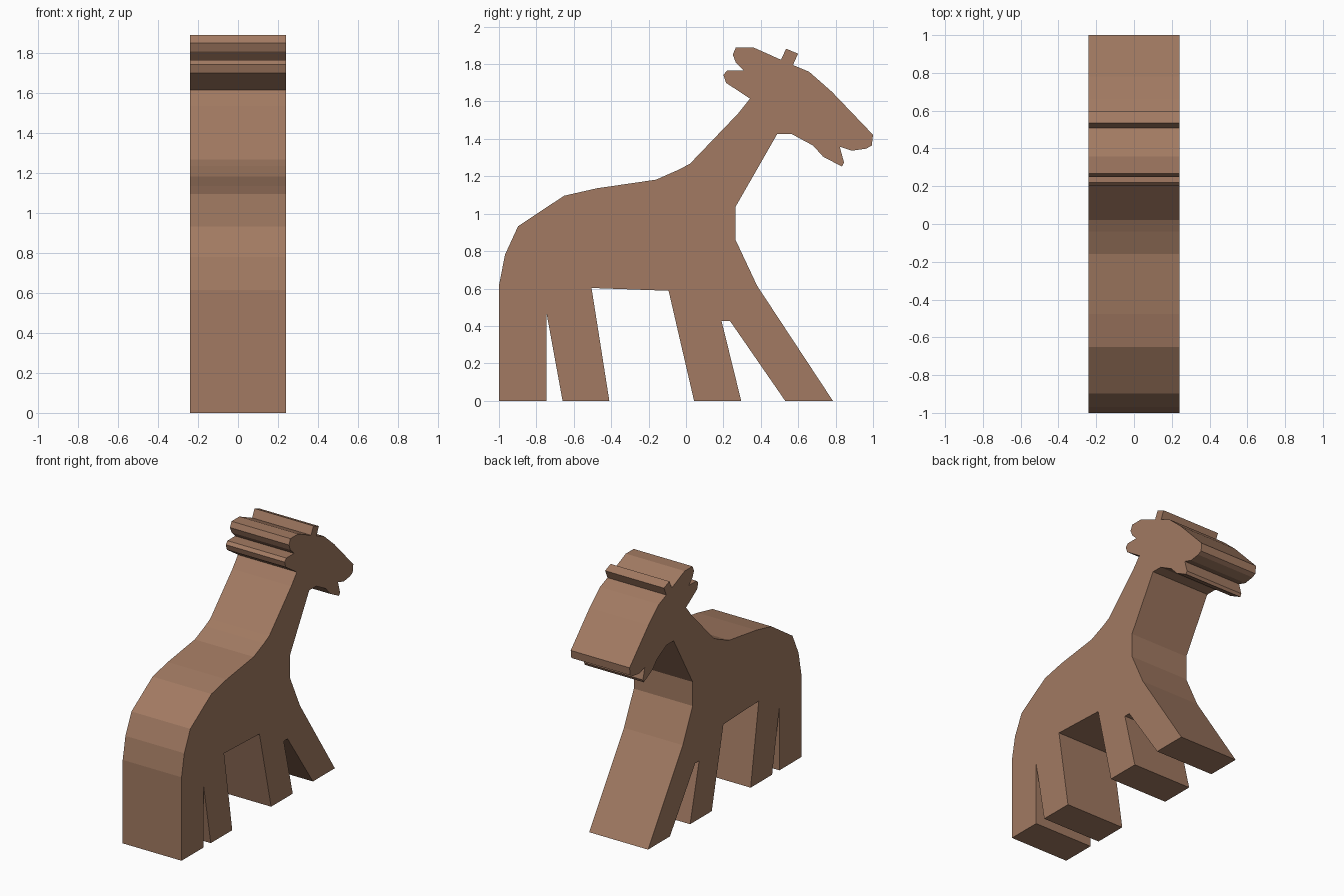
import bpy, bmesh

if "Cube" in bpy.data.objects:
    bpy.data.objects.remove(bpy.data.objects["Cube"])

HALF = 0.24  # half thickness of the board

# Side outline of the animal as (y, z)
legs = [(-1, 0), (-.745, 0), (-.745, .465), (-.66, 0), (-.41, 0), (-.505, .603),
        (-.093, .588), (.043, 0), (.295, 0), (.19, .427), (.235, .427), (.53, 0), (.785, 0)]
chest_neck = [(.38, .615), (.265, .86), (.265, 1.037), (.487, 1.425), (.567, 1.425)]
jaw_nose = [(.68, 1.364), (.733, 1.305), (.834, 1.252), (.845, 1.273), (.822, 1.358),
            (.888, 1.337), (.963, 1.348), (.993, 1.364), (1, 1.422)]
forehead_horn = [(.78, 1.652), (.658, 1.759), (.572, 1.795), (.599, 1.856),
                 (.535, 1.882), (.508, 1.823), (.358, 1.89)]
ears = [(.267, 1.89), (.25, 1.85), (.267, 1.807), (.31, 1.765), (.22, 1.765),
        (.2, 1.743), (.214, 1.70), (.342, 1.615)]
back = [(.278, 1.535), (.021, 1.267), (-.04, 1.235), (-.16, 1.182), (-.476, 1.136),
        (-.652, 1.096), (-.898, .933), (-.968, .78), (-1, .615)]
outline = legs + chest_neck + jaw_nose + forehead_horn + ears + back

# Extrude the outline across x
bm = bmesh.new()
face = bm.faces.new([bm.verts.new((-HALF, y, z)) for y, z in outline])
ext = bmesh.ops.extrude_face_region(bm, geom=[face])
bmesh.ops.translate(bm, vec=(2 * HALF, 0, 0),
                    verts=[g for g in ext["geom"] if isinstance(g, bmesh.types.BMVert)])
# Close the side left open, if any, and triangulate the concave sides
edges = [e for e in bm.edges if e.is_boundary]
if edges:
    bmesh.ops.contextual_create(bm, geom=edges)
bmesh.ops.triangulate(bm, faces=[f for f in bm.faces if len(f.verts) > 4])
bmesh.ops.recalc_face_normals(bm, faces=bm.faces)

mesh = bpy.data.meshes.new("giraffe_body")
bm.to_mesh(mesh)
bm.free()
body = bpy.data.objects.new("giraffe_body", mesh)
bpy.context.collection.objects.link(body)

# Wood colour
wood = bpy.data.materials.new("brown wood")
wood.diffuse_color = (0.36, 0.195, 0.122, 1)
wood.use_nodes = True
wood.node_tree.nodes["Principled BSDF"].inputs["Base Color"].default_value = wood.diffuse_color
mesh.materials.append(wood)
